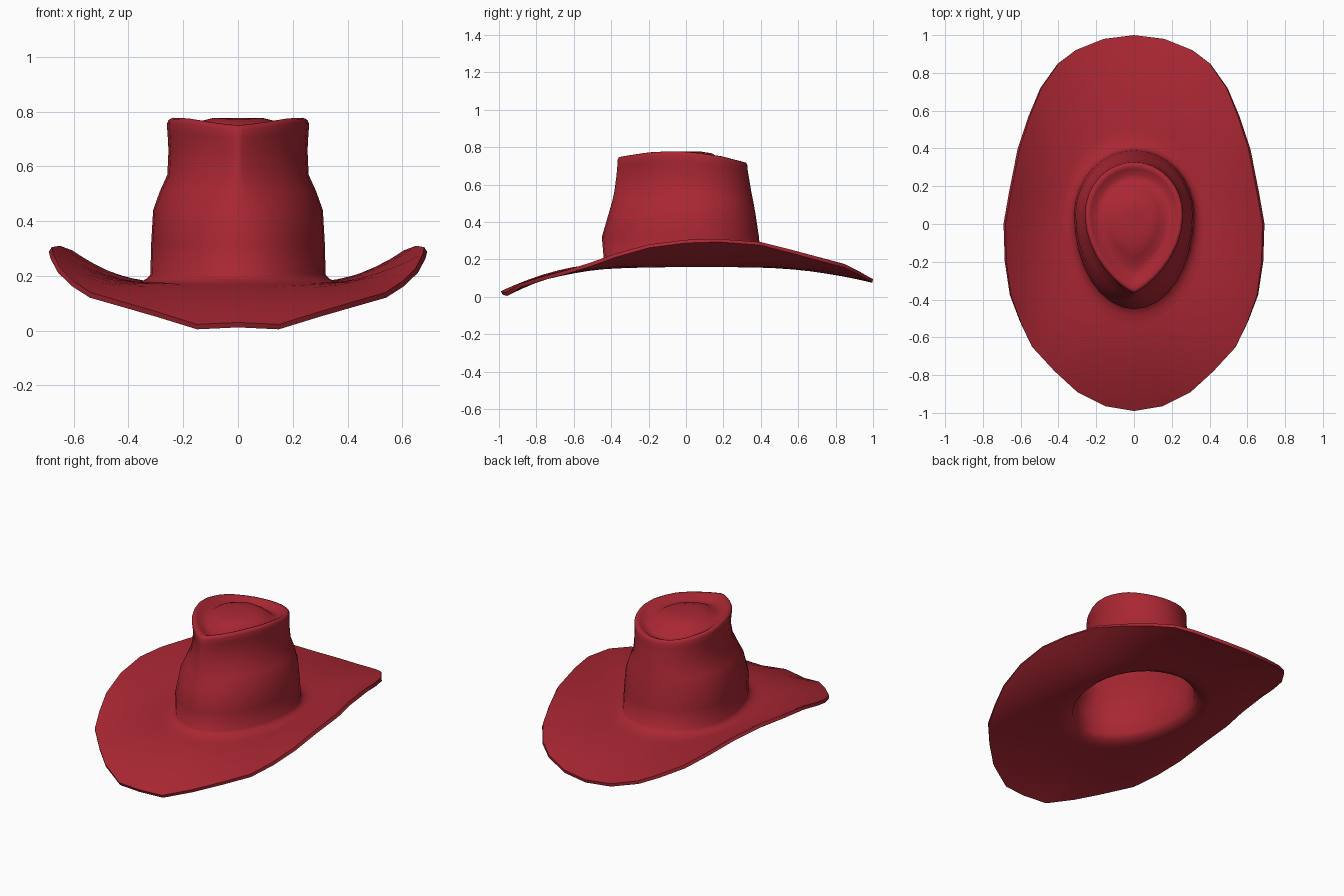
import bpy, bmesh, math

if "Cube" in bpy.data.objects:
    bpy.data.objects.remove(bpy.data.objects["Cube"])

# Brim edge, back to front on the right half: x, y, z
EDGE = [(0, 1.0, .095), (.16, .98, .105), (.31, .92, .14), (.40, .85, .175),
        (.49, .72, .21), (.55, .57, .25), (.605, .40, .293), (.65, .17, .31),
        (.68, 0, .305), (.675, -.20, .28), (.65, -.38, .23), (.60, -.52, .18),
        (.54, -.65, .14), (.42, -.78, .105), (.30, -.89, .07), (.15, -.965, .023),
        (0, -.99, .03)]
# Crown sections: z, half width, front y, back y, front pinch
CROWN = [(.205, .32, -.44, .40, 1.0), (.32, .317, -.45, .39, 1.0),
         (.44, .31, -.415, .372, 1.1), (.51, .285, -.395, .36, 1.35),
         (.57, .258, -.383, .35, 1.6), (.66, .254, -.372, .338, 1.8),
         (.72, .257, -.367, .33, 1.7)]
RIM = [(-.37, .75), (-.2, .775), (0, .778), (.2, .752), (.33, .72)]
HALF = len(EDGE) - 1


def section(i, w, front, back, pinch):
    a = math.pi * i / HALF
    s, c = math.sin(a), math.cos(a)
    y = .05 + c * ((back - .05) if c > 0 else (.05 - front))
    return w * max(s, 0) ** (pinch if c < 0 else 1), y


def rim_z(y):
    for (y0, z0), (y1, z1) in zip(RIM, RIM[1:]):
        if y <= y1:
            return z0 + (z1 - z0) * (y - y0) / (y1 - y0)
    return RIM[-1][1]


rings = []
# Brim, outer edge to crown base, curling from a shallow valley
for t in (1, .95, .85, .72, .58, .44, .3, .18, .09, .03):
    ring = []
    for i, (ex, ey, ez) in enumerate(EDGE):
        bx, by = section(i, *CROWN[0][1:])
        z = .175 + (ez - .175) * t ** 1.8 + .03 * max(0, 1 - t / .12) ** 2
        ring.append((bx + (ex - bx) * t, by + (ey - by) * t, z))
    rings.append(ring)
# Crown wall
for z, w, f, b, p in CROWN:
    ring = []
    for i in range(HALF + 1):
        x, y = section(i, w, f, b, p)
        top = rim_z(y)
        ring.append((x, y, z + (top - .775) * max(0, (z - .5) / .28)))
    rings.append(ring)
# Rolled top rim, teardrop channel and raised centre
for k, drop, bump in ((1, .018, 0), (.98, .004, 0), (.94, 0, 0), (.88, .007, 0),
                      (.78, .028, 0), (.66, .036, .15), (.52, .02, .5),
                      (.36, 0, .85), (.18, 0, 1)):
    ring = []
    for i in range(HALF + 1):
        x, y = section(i, .26, -.366, .328, 1.6 - .6 * bump)
        z = (rim_z(y) - drop) * (1 - bump) + .776 * bump
        ring.append((x * k, .03 + (y - .03) * k, z))
    rings.append(ring)

bm = bmesh.new()
loops = []
for ring in rings:
    right = [bm.verts.new(p) for p in ring]
    left = [bm.verts.new((-x, y, z)) for x, y, z in ring[-2:0:-1]]
    loops.append(right + left)
n = len(loops[0])
for lo, hi in zip(loops, loops[1:]):
    for j in range(n):
        k = (j + 1) % n
        bm.faces.new((lo[k], lo[j], hi[j], hi[k]))
centre = bm.verts.new((0, .03, .777))
for j in range(n):
    bm.faces.new((loops[-1][(j + 1) % n], loops[-1][j], centre))
bm.normal_update()
if centre.normal.z < 0:
    bmesh.ops.reverse_faces(bm, faces=bm.faces)
mesh = bpy.data.meshes.new("hat")
bm.to_mesh(mesh)
bm.free()

hat = bpy.data.objects.new("hat", mesh)
bpy.context.collection.objects.link(hat)
red = bpy.data.materials.new("dark red felt")
red.diffuse_color = (.40, .02, .033, 1)
red.use_nodes = True
red.node_tree.nodes["Principled BSDF"].inputs["Base Color"].default_value = red.diffuse_color
mesh.materials.append(red)

# Felt thickness, leaving the crown hollow underneath
solid = hat.modifiers.new("felt", 'SOLIDIFY')
solid.thickness = .02
solid.offset = -1
bpy.context.view_layer.objects.active = hat
hat.select_set(True)
bpy.ops.object.modifier_apply(modifier="felt")
bpy.ops.object.shade_smooth_by_angle(angle=math.radians(65))
